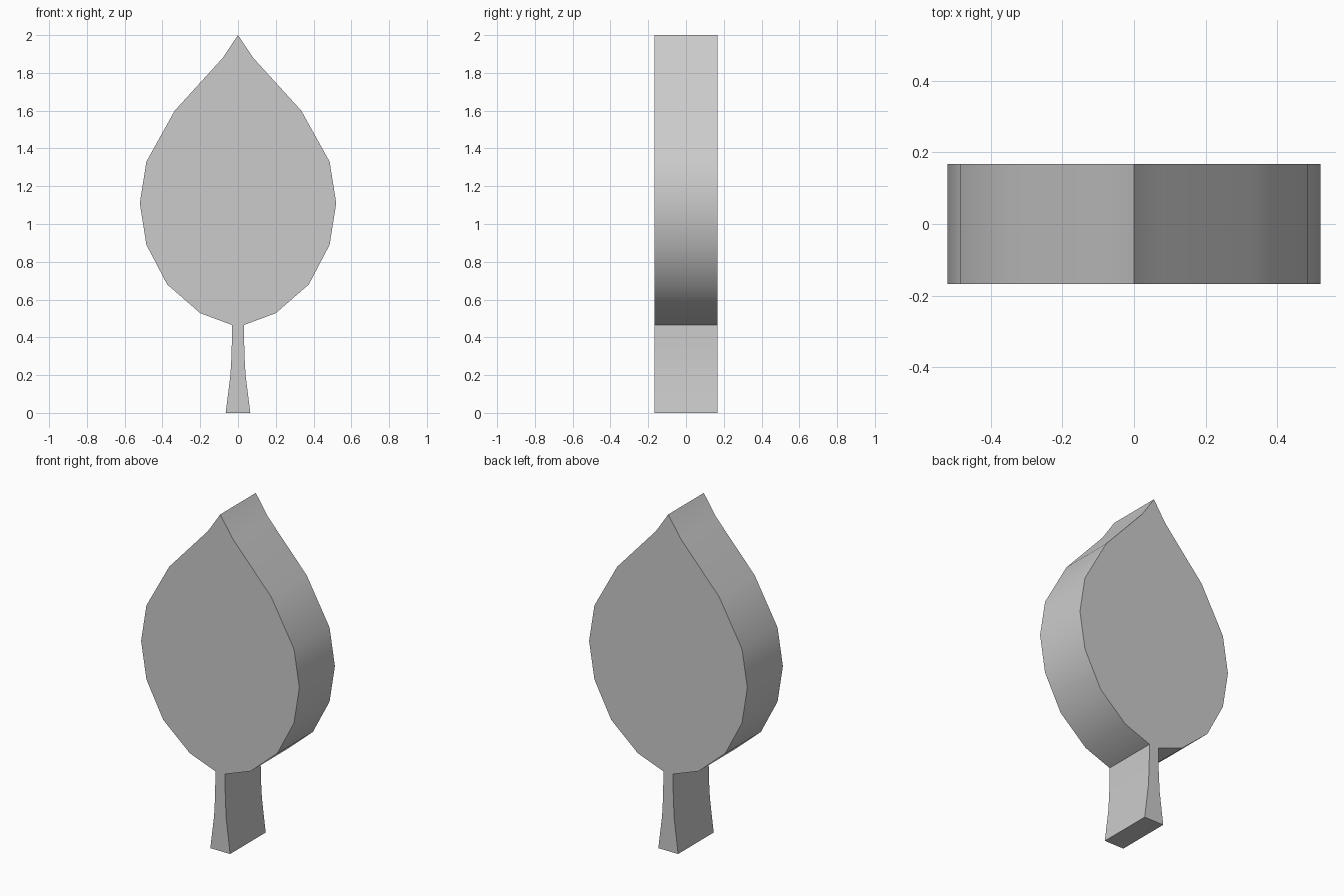
import bpy
import bmesh
import math

cube = bpy.data.objects.get("Cube")
if cube:
    bpy.data.objects.remove(cube, do_unlink=True)

HALF_DEPTH = 0.167

# One plain grey for the whole model
grey = bpy.data.materials.new("plain_grey")
grey.use_nodes = True
colour = (0.6, 0.6, 0.6, 1.0)
grey.diffuse_color = colour
grey.node_tree.nodes["Principled BSDF"].inputs["Base Color"].default_value = colour

# Half outline (x, z) from the stem foot up to the pointed tip
stem = [(0.065, 0.0), (0.04, 0.2), (0.034, 0.31), (0.031, 0.465)]
blade = [(0.2, 0.528), (0.375, 0.68), (0.485, 0.89), (0.52, 1.11),
         (0.485, 1.33), (0.335, 1.6), (0.08, 1.88)]
tip = (0.0, 2.0)


def extrude_outline(name, half, top):
    """Mirror a half outline and extrude it through the depth."""
    outline = half + [top] + [(-x, z) for x, z in reversed(half)]
    bm = bmesh.new()
    front = bm.faces.new([bm.verts.new((x, -HALF_DEPTH, z)) for x, z in outline])
    result = bmesh.ops.extrude_face_region(bm, geom=[front], use_keep_orig=True)
    back = [v for v in result["geom"] if isinstance(v, bmesh.types.BMVert)]
    bmesh.ops.translate(bm, verts=back, vec=(0, 2 * HALF_DEPTH, 0))
    bmesh.ops.recalc_face_normals(bm, faces=bm.faces[:])
    mesh = bpy.data.meshes.new(name)
    bm.to_mesh(mesh)
    bm.free()
    mesh.materials.append(grey)
    obj = bpy.data.objects.new(name, mesh)
    bpy.context.collection.objects.link(obj)
    return obj


# Leaf-shaped tree crown with its flared stem, in one solid
tree = extrude_outline("leaf_tree", stem + blade, tip)

# Smooth rim, sharp front and back borders
bpy.ops.object.select_all(action="DESELECT")
tree.select_set(True)
bpy.context.view_layer.objects.active = tree
bpy.ops.object.shade_smooth_by_angle(angle=math.radians(30))
